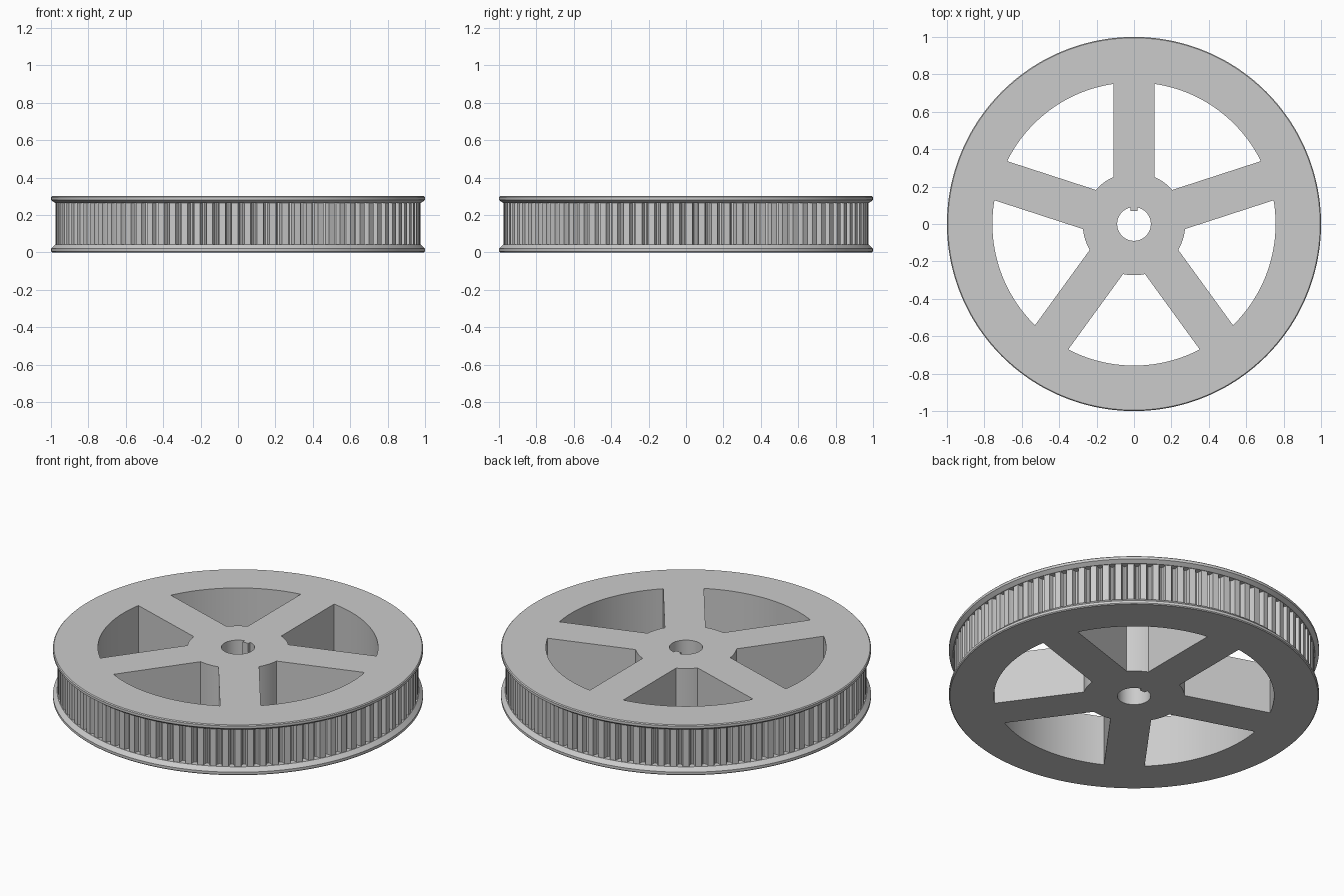
import bpy, bmesh
from math import sin, cos, asin, radians, tau

if "Cube" in bpy.data.objects:
    bpy.data.objects.remove(bpy.data.objects["Cube"], do_unlink=True)

HEIGHT = 0.3
TEETH = 90
SPOKES = 5
RIM_INNER, HUB, SPOKE_HALF = 0.757, 0.274, 0.11
BORE, KEY_HALF, KEY_TIP = 0.09, 0.018, 0.07
TOOTH_R = 0.975
# One tooth pitch: (fraction of pitch, depth below the tooth tip)
PITCH = [(0, 0), (0.25, 0), (0.5, 0), (0.54, 0.015),
         (0.62, 0.028), (0.75, 0.033), (0.88, 0.028), (0.96, 0.015)]


def arc(r, a, b, n):
    return [(r * cos(a + (b - a) * i / n), r * sin(a + (b - a) * i / n))
            for i in range(n + 1)]


def rings_to_wall(bm, rings):
    """Join equal-length vertex rings with quads."""
    for low, high in zip(rings, rings[1:]):
        for i in range(len(low)):
            j = (i + 1) % len(low)
            bm.faces.new((low[i], low[j], high[j], high[i]))


def add_ring(bm, points, z):
    return [bm.verts.new((x, y, z)) for x, y in points]


bm = bmesh.new()
bottom, top = [], []

# Outer wall: two flared flanges with the toothed groove between them
steps = [((t + f) / TEETH * tau, depth) for t in range(TEETH) for f, depth in PITCH]
profile = [(0.995, 0), (1, 0.005), (1, 0.02), (0.978, 0.042), (None, 0.042),
           (None, 0.264), (0.978, 0.264), (1, 0.28), (1, 0.295), (0.995, HEIGHT)]
outer = []
for r, z in profile:
    pts = [((r or TOOTH_R - d) * cos(a), (r or TOOTH_R - d) * sin(a)) for a, d in steps]
    outer.append(add_ring(bm, pts, z))
rings_to_wall(bm, outer)
bottom.append(outer[0])
top.append(outer[-1])

# Openings: five windows between the spokes, and the bore with its key
holes = []
for k in range(SPOKES):
    a, b = radians(90) + k * tau / SPOKES, radians(90) + (k + 1) * tau / SPOKES
    wide, narrow = asin(SPOKE_HALF / RIM_INNER), asin(SPOKE_HALF / HUB)
    holes.append(arc(RIM_INNER, a + wide, b - wide, 32)
                 + arc(HUB, b - narrow, a + narrow, 10))
key = asin(KEY_HALF / BORE)
holes.append(arc(BORE, radians(90) + key, radians(450) - key, 48)
             + [(KEY_HALF, KEY_TIP), (-KEY_HALF, KEY_TIP)])
for pts in holes:
    low, high = add_ring(bm, pts, 0), add_ring(bm, pts, HEIGHT)
    rings_to_wall(bm, [low, high])
    bottom.append(low)
    top.append(high)

# Flat top and bottom faces
for loops, up in ((bottom, -1), (top, 1)):
    edges = [bm.edges.get((loop[i - 1], loop[i])) for loop in loops for i in range(len(loop))]
    bmesh.ops.triangle_fill(bm, edges=edges, use_beauty=True, normal=(0, 0, up))
bmesh.ops.recalc_face_normals(bm, faces=bm.faces)

mesh = bpy.data.meshes.new("toothed_pulley")
bm.to_mesh(mesh)
bm.free()
pulley = bpy.data.objects.new("toothed_pulley", mesh)
bpy.context.collection.objects.link(pulley)

# Material
grey = bpy.data.materials.new("light grey")
grey.use_nodes = True
grey.diffuse_color = (0.6, 0.6, 0.6, 1)
grey.node_tree.nodes["Principled BSDF"].inputs["Base Color"].default_value = (0.6, 0.6, 0.6, 1)
mesh.materials.append(grey)

bpy.ops.object.select_all(action="DESELECT")
pulley.select_set(True)
bpy.context.view_layer.objects.active = pulley
bpy.ops.object.shade_smooth_by_angle(angle=radians(30))
